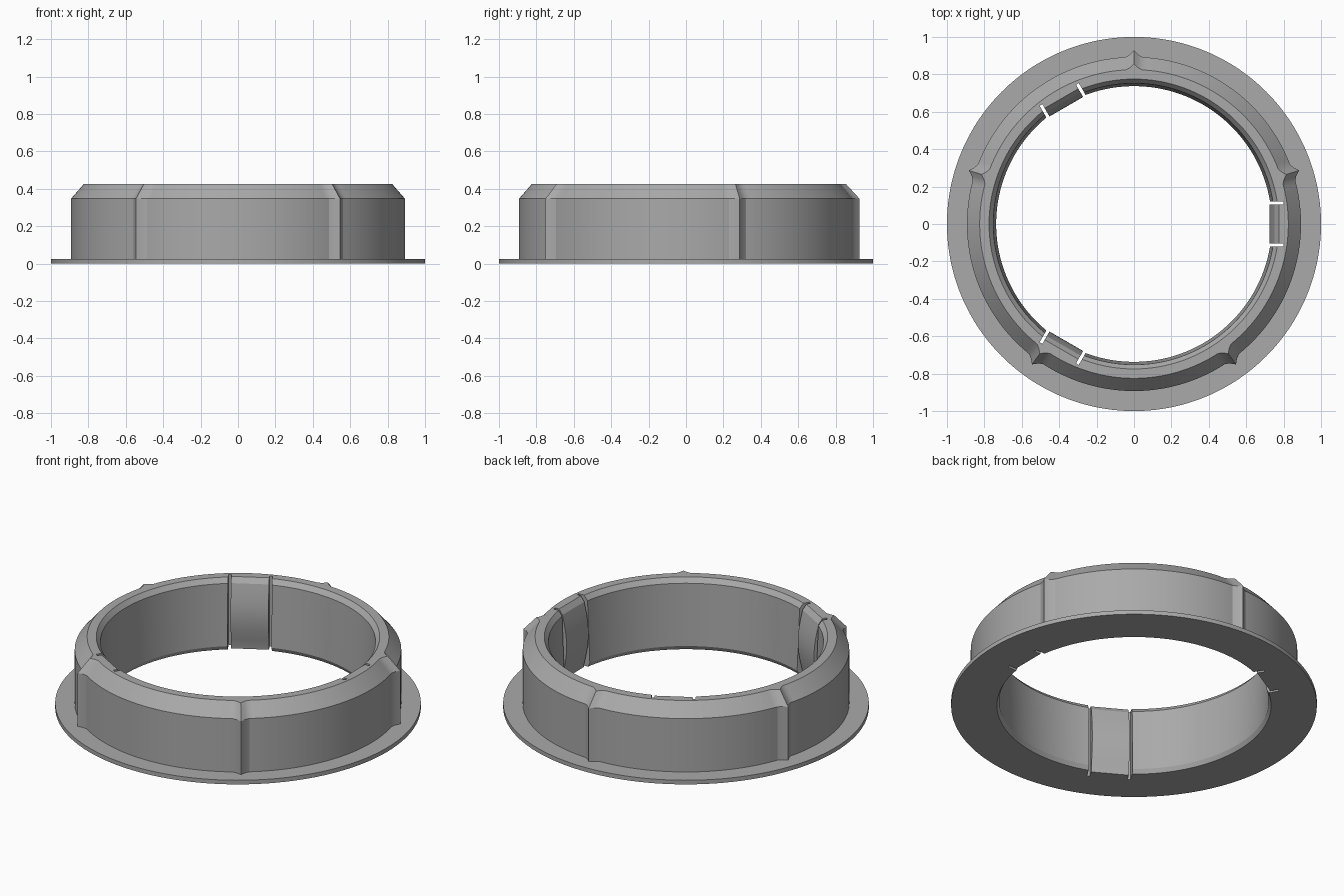
import bpy, bmesh, math
from mathutils import Matrix

if "Cube" in bpy.data.objects:
    bpy.data.objects.remove(bpy.data.objects["Cube"])

grey = bpy.data.materials.new("plain grey")
grey.diffuse_color = (0.40, 0.40, 0.40, 1)
grey.use_nodes = True
grey.node_tree.nodes["Principled BSDF"].inputs["Base Color"].default_value = grey.diffuse_color


def finish(name, bm):
    bmesh.ops.recalc_face_normals(bm, faces=bm.faces)
    mesh = bpy.data.meshes.new(name)
    bm.to_mesh(mesh)
    bm.free()
    mesh.materials.append(grey)
    ob = bpy.data.objects.new(name, mesh)
    bpy.context.collection.objects.link(ob)
    return ob


def smooth(ob):
    bpy.ops.object.select_all(action='DESELECT')
    bpy.context.view_layer.objects.active = ob
    ob.select_set(True)
    bpy.ops.object.shade_smooth_by_angle(angle=math.radians(22))


# Ring profile: radius, height, how much a ridge pushes it outward
PROFILE = [(0.75, 0.0, 0), (1.0, 0.0, 0), (1.0, 0.025, 0), (0.893, 0.025, 1),
           (0.893, 0.347, 1), (0.825, 0.425, 0.9), (0.775, 0.425, 0),
           (0.752, 0.397, 0), (0.737, 0.025, 0)]
STEPS = 240
RIDGE_OUT = {0: 0.035, 1: 0.012, 2: 0.0}


def ridge(i):
    # five ridges, one every 72 degrees, starting at the back
    d = (i - STEPS // 4) % (STEPS // 5)
    return RIDGE_OUT.get(min(d, STEPS // 5 - d), 0.0)


# Flanged ring with five pointed ridges
bm = bmesh.new()
loops = []
for i in range(STEPS):
    a = 2 * math.pi * i / STEPS
    loops.append([bm.verts.new(((r + k * ridge(i)) * math.cos(a),
                                (r + k * ridge(i)) * math.sin(a), z))
                  for r, z, k in PROFILE])
n = len(PROFILE)
for i in range(STEPS):
    p, q = loops[i], loops[(i + 1) % STEPS]
    for j in range(n):
        bm.faces.new((p[j], q[j], q[(j + 1) % n], p[(j + 1) % n]))
ring = finish("flanged_ring", bm)


def prism(profile, half, angle, name):
    """Extrude a radius/height profile sideways, then turn it about z."""
    bm = bmesh.new()
    ends = [[bm.verts.new((r, y, z)) for r, z in profile] for y in (-half, half)]
    bm.faces.new(ends[0])
    bm.faces.new(ends[1])
    m = len(profile)
    for j in range(m):
        k = (j + 1) % m
        bm.faces.new((ends[0][j], ends[0][k], ends[1][k], ends[1][j]))
    bm.transform(Matrix.Rotation(angle, 4, 'Z'))
    return finish(name, bm)


# Pockets for the three clips
CLIP_ANGLES = [math.radians(a) for a in (0, 120, 240)]
POCKET = [(0.6, -0.1), (0.80, -0.1), (0.80, 0.6), (0.6, 0.6)]
for a in CLIP_ANGLES:
    cutter = prism(POCKET, 0.121, a, "clip_pocket_cutter")
    cutter.hide_render = True
    cutter.hide_viewport = True
    mod = ring.modifiers.new("pocket", 'BOOLEAN')
    mod.operation = 'DIFFERENCE'
    mod.solver = 'EXACT'
    mod.object = cutter

# Bake the cuts, then drop the cutters
dg = bpy.context.evaluated_depsgraph_get()
cut_mesh = bpy.data.meshes.new_from_object(ring.evaluated_get(dg))
ring.modifiers.clear()
ring.data = cut_mesh
for ob in list(bpy.data.objects):
    if ob.name.startswith("clip_pocket_cutter"):
        bpy.data.objects.remove(ob)
smooth(ring)

# Spring clips: bulged inner face, sloped top, narrow slots either side
bulge = []
for i in range(13):
    t = i / 12
    bulge.append((0.752 - 0.028 * math.sin(math.pi * t), 0.395 - 0.37 * t))
CLIP = [(0.80, 0.0), (0.80, 0.425), (0.775, 0.425)] + bulge + [(0.755, 0.0)]
for a in CLIP_ANGLES:
    smooth(prism(CLIP, 0.104, a, "spring_clip"))
